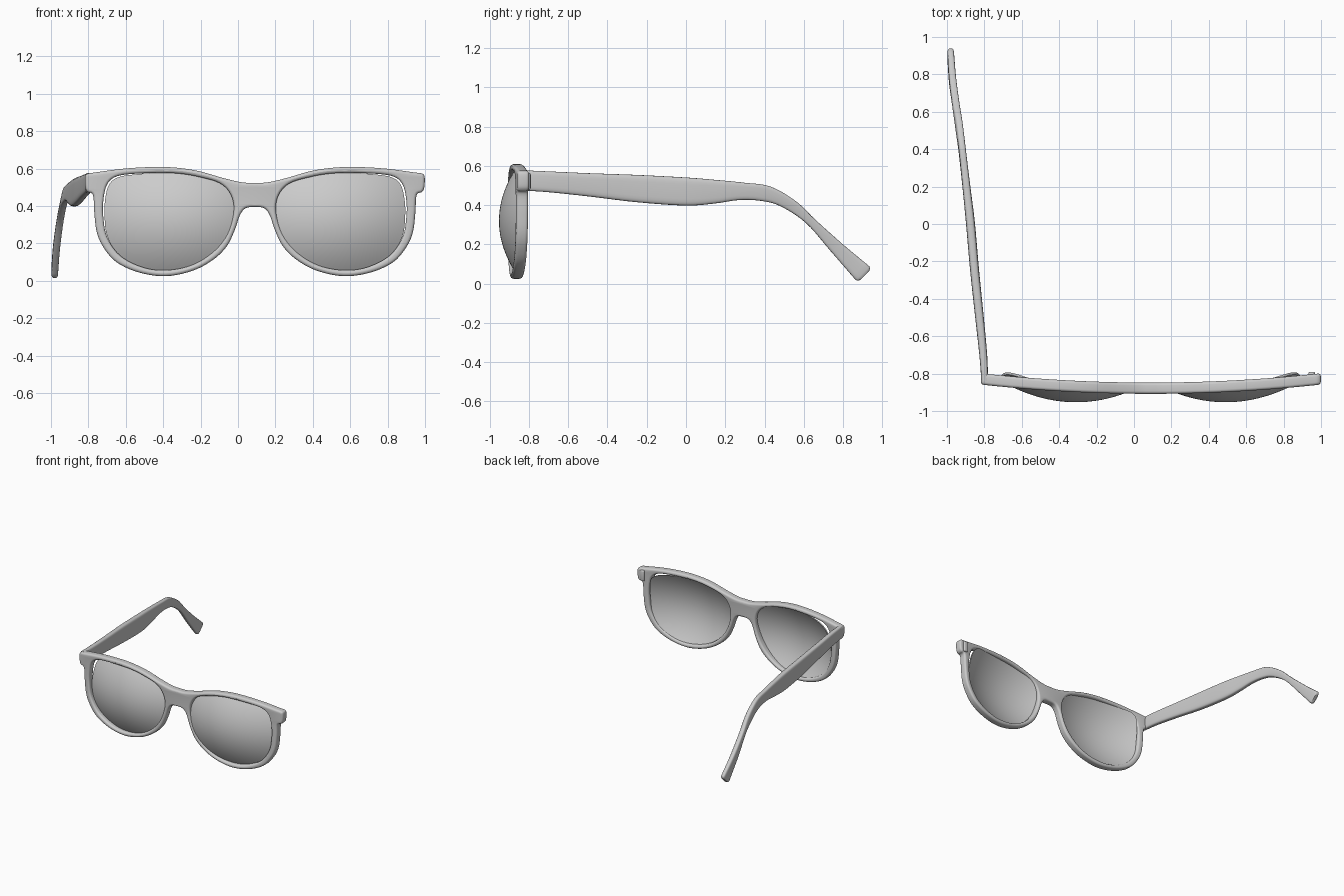
import bpy, bmesh
from math import cos, sin, pi, atan2, radians
from mathutils import Vector

if "Cube" in bpy.data.objects:
    bpy.data.objects.remove(bpy.data.objects["Cube"])

CX = 0.09                                   # centre line of the front frame


def bend(u):
    """Wrap of the front: ends sit further back than the bridge."""
    return -0.878 + 0.06 * u * u


def spline(pts, n=5, closed=True):
    """Smooth Catmull-Rom sampling through points of any dimension."""
    P = [Vector(p) for p in pts]
    m, out = len(P), []
    for i in range(m if closed else m - 1):
        g = (lambda k: P[k % m]) if closed else (lambda k: P[min(max(k, 0), m - 1)])
        a, b, c, d = g(i - 1), g(i), g(i + 1), g(i + 2)
        for k in range(n):
            t = k / n
            out.append(0.5 * (2 * b + (c - a) * t + (2 * a - 5 * b + 4 * c - d) * t * t
                              + (3 * b - a - 3 * c + d) * t ** 3))
    if not closed:
        out.append(P[-1])
    return out


def finish(name, bm, angle=40):
    bmesh.ops.recalc_face_normals(bm, faces=bm.faces)
    me = bpy.data.meshes.new(name)
    bm.to_mesh(me)
    bm.free()
    ob = bpy.data.objects.new(name, me)
    bpy.context.collection.objects.link(ob)
    bpy.ops.object.select_all(action='DESELECT')
    ob.select_set(True)
    bpy.context.view_layer.objects.active = ob
    bpy.ops.object.shade_smooth_by_angle(angle=radians(angle))
    return ob


# Right half of the frame outline (u, z), bridge top round to bridge bottom
HALF = [(0, .524), (.07, .527), (.17, .55), (.3, .587), (.42, .605), (.54, .609), (.7, .6),
        (.85, .58), (.895, .573), (.908, .555), (.906, .5), (.893, .475), (.865, .458),
        (.858, .36), (.845, .26), (.81, .18), (.74, .1), (.62, .045), (.476, .025),
        (.33, .055), (.22, .115), (.15, .185), (.108, .27), (.08, .35), (.05, .388), (0, .395)]
# Lens opening (u, z)
HOLE = [(.5, .577), (.64, .573), (.74, .558), (.79, .515), (.81, .43), (.81, .34), (.79, .235),
        (.72, .135), (.6, .073), (.476, .057), (.34, .083), (.23, .15), (.15, .25), (.113, .37),
        (.128, .46), (.187, .522), (.3, .556), (.4, .573)]

outline = spline(HALF + [(-u, z) for u, z in HALF[-2:0:-1]])
hole = spline(HOLE)

# Front frame: filled curve with two openings and rounded edges, then wrapped
cu = bpy.data.curves.new("frame_profile", 'CURVE')
cu.dimensions, cu.fill_mode = '2D', 'BOTH'
cu.bevel_depth, cu.extrude, cu.offset, cu.bevel_resolution = 0.015, 0.015, -0.015, 3
for loop in (outline, hole, [Vector((-p.x, p.y)) for p in hole]):
    s = cu.splines.new('POLY')
    s.points.add(len(loop) - 1)
    for q, p in zip(s.points, loop):
        q.co = (p.x, p.y, 0, 1)
    s.use_cyclic_u = True
tmp = bpy.data.objects.new("frame_profile", cu)
bpy.context.collection.objects.link(tmp)
me = bpy.data.meshes.new_from_object(tmp.evaluated_get(bpy.context.evaluated_depsgraph_get()))
bpy.data.objects.remove(tmp)
bm = bmesh.new()
bm.from_mesh(me)
bpy.data.meshes.remove(me)
bmesh.ops.remove_doubles(bm, verts=bm.verts, dist=0.0003)
for v in bm.verts:
    u, z, d = v.co
    v.co = (CX + u, bend(u) + d, z)
finish("front_frame", bm)


# Lenses: domed discs, slightly short of the rim at the upper outer corner
def lens(name, side):
    bm = bmesh.new()
    cu_, cz, rings = 0.45, 0.32, 14
    edge = []
    for p in hole:
        du, dz = p.x - cu_, p.y - cz
        k = 1.025 - 0.05 * max(0, cos(atan2(dz, du) - radians(25))) ** 2
        edge.append((du * k, dz * k))

    def vert(du, dz, t):
        u = cu_ + du
        y = -0.953 + 0.7 * (u - 0.4) ** 2 + 1.2 * dz * dz + t
        return bm.verts.new((CX + side * u, y, cz + dz))

    n, ends = len(edge), []
    for t in (0, 0.012):                    # outer and inner skin
        c = vert(0, 0, t)
        prev = None
        for r in range(1, rings + 1):
            ring = [vert(a * r / rings, b * r / rings, t) for a, b in edge]
            for i in range(n):
                j = (i + 1) % n
                bm.faces.new((c, ring[i], ring[j]) if prev is None
                             else (prev[i], ring[i], ring[j], prev[j]))
            prev = ring
        ends.append(prev)
    for i in range(n):
        j = (i + 1) % n
        bm.faces.new((ends[0][i], ends[1][i], ends[1][j], ends[0][j]))
    finish(name, bm)


lens("lens_right", 1)
lens("lens_left", -1)

# Temple arm: rounded section swept along (top y, top z, bottom y, bottom z, x, thickness)
ARM = [(-.84, .578, -.84, .475, -.798, .036), (-.7, .572, -.7, .466, -.806, .042),
       (-.5, .563, -.5, .445, -.826, .046), (-.25, .554, -.25, .415, -.852, .048),
       (0, .541, 0, .398, -.874, .048), (.16, .528, .15, .409, -.891, .044),
       (.3, .514, .27, .426, -.906, .04), (.43, .495, .38, .422, -.92, .038),
       (.55, .425, .48, .395, -.935, .038), (.66, .325, .61, .31, -.952, .038),
       (.8, .2, .735, .168, -.97, .038), (.935, .088, .865, .018, -.98, .036)]
ARM[8] = (.56, .42, .48, .395, -.935, .038)
bm = bmesh.new()
N = 24
rings = []
stations = spline(ARM, 5, closed=False)
tip = stations[-1].copy()
for grow, shrink in ((.010, .88), (.015, .68)):      # rounded tip
    s = tip.copy()
    mid = Vector(((s[0] + s[2]) / 2, (s[1] + s[3]) / 2))
    for k in (0, 2):
        s[k] = mid.x + (s[k] - mid.x) * shrink + grow * .72
        s[k + 1] = mid.y + (s[k + 1] - mid.y) * shrink - grow * .7
    s[5] *= shrink
    stations.append(s)
for s in stations:
    top, bot = Vector((s[4], s[0], s[1])), Vector((s[4], s[2], s[3]))
    mid, up = (top + bot) / 2, (top - bot) / 2
    ring = []
    for i in range(N):
        a = 2 * pi * i / N
        c, q = cos(a), sin(a)
        sx = abs(c) ** .5 * (1 if c > 0 else -1)
        sz = abs(q) ** .5 * (1 if q > 0 else -1)
        ring.append(bm.verts.new(mid + up * sz + Vector((sx * s[5] / 2, 0, 0))))
    rings.append(ring)
for A, B in zip(rings, rings[1:]):
    for i in range(N):
        j = (i + 1) % N
        bm.faces.new((A[i], A[j], B[j], B[i]))
bm.faces.new(rings[0])
bm.faces.new(rings[-1])
finish("temple_arm", bm, 50)

# Bare hinge lug on the side without an arm
bm = bmesh.new()
bmesh.ops.create_cube(bm, size=1)
for v in bm.verts:
    v.co = (0.95 + v.co.x * .035, -0.812 + v.co.y * .042, .522 + v.co.z * .085)
bmesh.ops.bevel(bm, geom=bm.edges[:], offset=.008, segments=3, affect='EDGES', profile=.5)
finish("hinge_lug", bm)
